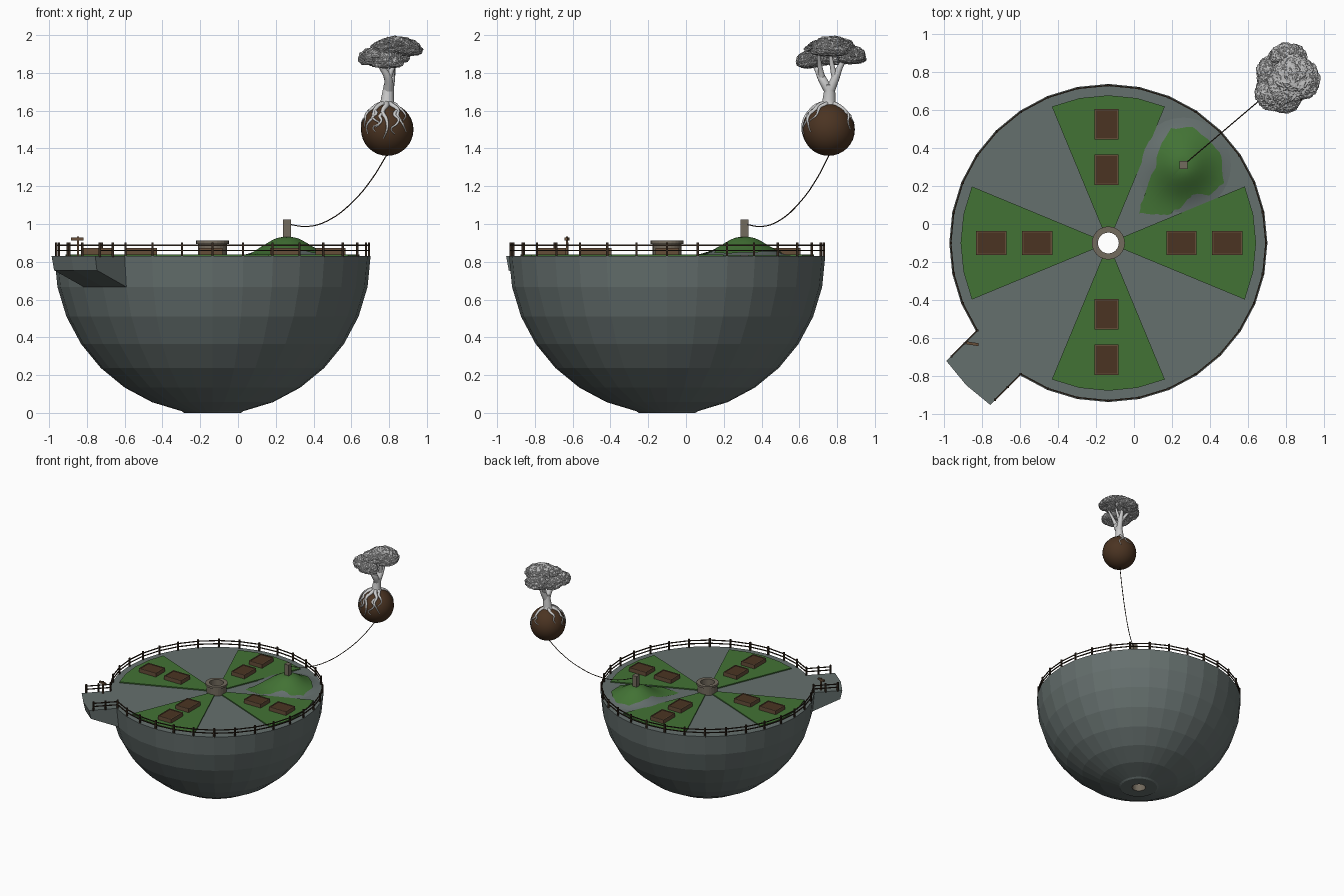
import bpy, bmesh, math, random
from math import sin, cos, pi, radians
from mathutils import Vector, noise

if "Cube" in bpy.data.objects:
    bpy.data.objects.remove(bpy.data.objects["Cube"])

random.seed(4)
CX, CY, TOP, R = -0.135, -0.10, 0.83, 0.837


def material(name, *rgb):
    m = bpy.data.materials.new(name)
    m.diffuse_color = (*rgb, 1)
    m.use_nodes = True
    m.node_tree.nodes["Principled BSDF"].inputs["Base Color"].default_value = m.diffuse_color
    return m


STONE = material("slate", .13, .16, .155)
GRASS = material("grass", .055, .17, .035)
SOIL = material("soil", .07, .034, .016)
WOOD = material("dark_wood", .035, .022, .013)
PLANK = material("plank", .13, .075, .04)
MASONRY = material("masonry", .17, .145, .11)
LEAF = material("leaves", .5, .5, .5)


def finish(name, bm, mat=None, smooth=False):
    bmesh.ops.recalc_face_normals(bm, faces=bm.faces)
    me = bpy.data.meshes.new(name)
    bm.to_mesh(me)
    bm.free()
    if mat:
        me.materials.append(mat)
    for p in me.polygons:
        p.use_smooth = smooth
    ob = bpy.data.objects.new(name, me)
    bpy.context.collection.objects.link(ob)
    return ob


def polar(r, a, z):
    return Vector((CX + r * cos(a), CY + r * sin(a), z))


def lathe(profile, n=32):
    # revolve a closed profile around the island axis
    bm = bmesh.new()
    rings = [[bm.verts.new(polar(r, 2 * pi * i / n, z)) for i in range(n)] for r, z in profile]
    for a, b in zip(rings, rings[1:] + rings[:1]):
        for i in range(n):
            j = (i + 1) % n
            bm.faces.new((a[i], a[j], b[j], b[i]))
    return bm


def box(bm, c, s):
    vs = bmesh.ops.create_cube(bm, size=1)["verts"]
    for v in vs:
        v.co = Vector(v.co[i] * s[i] + c[i] for i in range(3))


def bar(bm, p, q, t):
    # square bar between two points
    d = q - p
    rot = d.to_track_quat('Z', 'Y')
    for v in bmesh.ops.create_cube(bm, size=1)["verts"]:
        v.co = (p + q) / 2 + rot @ Vector((v.co.x * t, v.co.y * t, v.co.z * d.length))


def tube(name, paths, mat=None, res=3):
    # tapered round tubes; each path is a list of (point, radius)
    cu = bpy.data.curves.new(name, 'CURVE')
    cu.dimensions = '3D'
    cu.bevel_depth = 1
    cu.bevel_resolution = res
    cu.resolution_u = 4
    cu.use_fill_caps = True
    for path in paths:
        sp = cu.splines.new('BEZIER')
        sp.bezier_points.add(len(path) - 1)
        for bp, (co, r) in zip(sp.bezier_points, path):
            bp.co, bp.radius = co, r
            bp.handle_left_type = bp.handle_right_type = 'AUTO'
    if mat:
        cu.materials.append(mat)
    ob = bpy.data.objects.new(name, cu)
    bpy.context.collection.objects.link(ob)
    bpy.context.view_layer.objects.active = ob
    ob.select_set(True)
    bpy.ops.object.convert(target='MESH')
    bpy.ops.object.shade_smooth()
    bpy.context.object.select_set(False)


# half-sphere island with a shaft down the middle and a landing pulled out at 225 degrees
step = pi / 16
prof = [(.058, .0), (.15, .0)] + [(R * sin(k * step), TOP - R * cos(k * step)) for k in range(1, 9)]
bm = lathe(prof + [(.058, TOP)])
dock = []
for f in bm.faces:
    c = f.calc_center_median()
    a = math.degrees(math.atan2(c.y - CY, c.x - CX)) % 360
    if abs(c.z - .75) < .02 and abs(a - 225) < 10 and abs(f.normal.z) < .5:
        dock.append(f)
ext = bmesh.ops.extrude_face_region(bm, geom=dock)["geom"]
bmesh.ops.delete(bm, geom=[f for f in dock if f.is_valid], context='FACES')
for v in ext:
    if isinstance(v, bmesh.types.BMVert):
        v.co += Vector((-.156, -.156, 0))
        v.co.z = TOP if v.co.z > .8 else .755
finish("stone_island", bm, STONE)

# well with lip, its lining runs through the island
finish("well", lathe([(.055, 0), (.058, 0), (.058, .82), (.077, .82), (.077, .895),
                      (.087, .895), (.087, .912), (.055, .912)], 24), MASONRY)

# four lawn wedges and the two planters on each
for k in range(4):
    mid = k * pi / 2
    bm = bmesh.new()
    pts = [(.07, mid + radians(22.5)), (.07, mid - radians(22.5))]
    pts += [(.777, mid + (i - 2) * step) for i in range(5)]
    f = bm.faces.new([bm.verts.new(polar(r, a, TOP - .005)) for r, a in pts])
    up = bmesh.ops.extrude_face_region(bm, geom=[f])["geom"]
    for v in up:
        if isinstance(v, bmesh.types.BMVert):
            v.co.z = TOP + .009
    finish(f"lawn_{k}", bm, GRASS)
    soil, frame = bmesh.new(), bmesh.new()
    for d in ((.385, .625) if k in (0, 1) else (.375, .615)):
        c = polar(d, mid, .85)
        c.x -= .01 * (k % 2)
        sx, sy = (.16, .125) if k % 2 == 0 else (.125, .16)
        box(soil, c, (sx - .01, sy - .01, .038))
        for s in (-1, 1):
            box(frame, c + Vector((s * (sx / 2 - .004), 0, 0)), (.008, sy, .045))
            box(frame, c + Vector((0, s * (sy / 2 - .004), 0)), (sx, .008, .045))
    finish(f"planter_soil_{k}", soil, SOIL)
    finish(f"planter_frame_{k}", frame, PLANK)

# fence round the rim, open at the landing, with a run on each side of it
bm = bmesh.new()
ring = [polar(.829, (21 + i) * step, 0) for i in range(31)]
out = Vector((-.068, -.068, 0))
for e, inward in ((ring[0], Vector((-.005, .005, 0))), (ring[-1], Vector((.005, -.005, 0)))):
    pass
runs = [ring, [ring[0] + out * k for k in range(3)], [ring[-1] + out * k for k in range(3)]]
for run in runs:
    for p in run:
        bar(bm, p + Vector((0, 0, TOP - .005)), p + Vector((0, 0, .902)), .012)
    for p, q in zip(run, run[1:]):
        for z in (.86, .887):
            bar(bm, p + Vector((0, 0, z)), q + Vector((0, 0, z)), .007)
finish("fence", bm, WOOD)

# signpost
bm = bmesh.new()
box(bm, (-.848, -.63, .88), (.01, .01, .11))
bar(bm, Vector((-.882, -.625, .92)), Vector((-.818, -.635, .92)), .015)
finish("signpost", bm, PLANK)


# mound: grassy cap with ragged outline over a stone swelling
PX, PY = .26, .31


def height(d):
    return .097 * math.exp(-(max(d - .02, 0) / .135) ** 2)


def mound(name, outline, lift, mat):
    bm = bmesh.new()
    n, m = len(outline), 10
    centre = bm.verts.new((PX, PY, TOP + height(0) + lift))
    prev = None
    for j in range(1, m + 1):
        cur = []
        for x, y in outline:
            dx, dy = (x - PX) * j / m, (y - PY) * j / m
            z = height(math.hypot(dx, dy)) + lift
            cur.append(bm.verts.new((PX + dx, PY + dy, TOP + max(z, .001))))
        for i in range(n):
            k = (i + 1) % n
            if prev:
                bm.faces.new((prev[i], cur[i], cur[k], prev[k]))
            else:
                bm.faces.new((centre, cur[i], cur[k]))
        prev = cur
    for f in bm.faces:
        f.normal_update()
    ob = finish(name, bm, mat, True)
    if ob.data.polygons[0].normal.z < 0:
        ob.data.flip_normals()


edge = [(.03, .06), (.05, .15), (.11, .29), (.13, .40), (.19, .50), (.31, .51), (.40, .44),
        (.46, .36), (.47, .22), (.40, .15), (.31, .155), (.25, .09), (.18, .05), (.10, .055)]
ragged = []
for (x, y), (u, v) in zip(edge, edge[1:] + edge[:1]):
    for t in (0, .25, .5, .75):
        ragged.append((x + (u - x) * t + random.uniform(-.006, .006),
                       y + (v - y) * t + random.uniform(-.006, .006)))
mound("grass_mound", ragged, .004, GRASS)
mound("stone_mound", [(PX + .25 * cos(i * step), PY + .25 * sin(i * step)) for i in range(32)], -.002, STONE)

# mooring pillar and rope
bm = bmesh.new()
box(bm, (PX, PY, .925), (.042, .042, .195))
finish("mooring_pillar", bm, MASONRY)
rope = [(0, 1.0), (.11, .987), (.22, 1.02), (.35, 1.12), (.45, 1.24), (.53, 1.37)]
tube("rope", [[((PX + d, PY + d * .85, z), .003) for d, z in rope]], WOOD, 1)

# floating ball of earth
BALL = Vector((.79, .755, 1.50))
bm = bmesh.new()
bmesh.ops.create_uvsphere(bm, u_segments=32, v_segments=16, radius=.139)
bmesh.ops.translate(bm, verts=bm.verts, vec=BALL)
finish("earth_ball", bm, SOIL, True)


# roots hugging the ball: (azimuth, start tilt, end tilt, drift, radius)
def root(az, t0, t1, drift, r):
    path = []
    for i in range(6):
        f = i / 5
        t = radians(t0 + (t1 - t0) * f)
        a = radians(az + drift * f + 7 * sin(i * 2.1 + az) * (i > 0))
        p = BALL + .139 * Vector((sin(t) * cos(a), sin(t) * sin(a), cos(t)))
        path.append((p, r * (1 - f) + .0025))
    return path


tube("roots", [root(*a) for a in (
    (-165, 5, 85, 10, .014), (-130, 5, 100, -8, .014), (-100, 5, 110, 8, .015),
    (-65, 5, 95, 15, .014), (-25, 5, 70, -18, .012), (65, 5, 90, -10, .013), (140, 5, 70, 15, .012),
    (-132, 45, 85, 22, .007), (-98, 50, 95, -22, .007), (-60, 45, 100, -18, .007),
    (-160, 45, 85, -20, .006), (60, 45, 75, 25, .006))])

# trunk and forked branches
tube("trunk", [[(Vector(p), r) for p, r in path] for path in (
    [((.79, .755, 1.61), .055), ((.79, .757, 1.645), .036), ((.795, .76, 1.70), .030), ((.80, .76, 1.74), .027)],
    [((.797, .76, 1.70), .026), ((.795, .72, 1.77), .022), ((.76, .69, 1.83), .015), ((.72, .66, 1.88), .008)],
    [((.797, .76, 1.70), .026), ((.81, .79, 1.77), .022), ((.82, .82, 1.84), .015), ((.84, .86, 1.90), .008)],
    [((.795, .72, 1.77), .018), ((.82, .71, 1.83), .013), ((.87, .70, 1.91), .007)],
    [((.81, .79, 1.77), .018), ((.82, .775, 1.83), .013), ((.84, .76, 1.93), .007)],
    [((.81, .79, 1.77), .015), ((.77, .82, 1.84), .011), ((.74, .85, 1.89), .006)])], None, 4)

# leafy canopy from rough overlapping lobes
bm = bmesh.new()
for c, s in (((.73, .69, 1.875), (.093, .09, .058)), ((.84, .77, 1.937), (.115, .12, .055)),
             ((.81, .875, 1.885), (.10, .075, .058)), ((.905, .76, 1.92), (.07, .10, .048)),
             ((.71, .79, 1.875), (.065, .09, .05)), ((.79, .645, 1.86), (.085, .06, .055)),
             ((.78, .73, 1.925), (.08, .10, .045))):
    for v in bmesh.ops.create_icosphere(bm, subdivisions=5, radius=1)["verts"]:
        d = v.co.copy()
        k = 1 + .14 * noise.noise(d * 3 + Vector(c) * 9) + random.uniform(-.05, .05)
        if d.z < -.4:
            d.z = -.4 + (d.z + .4) * .4
        v.co = Vector(c[i] + d[i] * s[i] * k for i in range(3))
finish("canopy", bm, LEAF)
